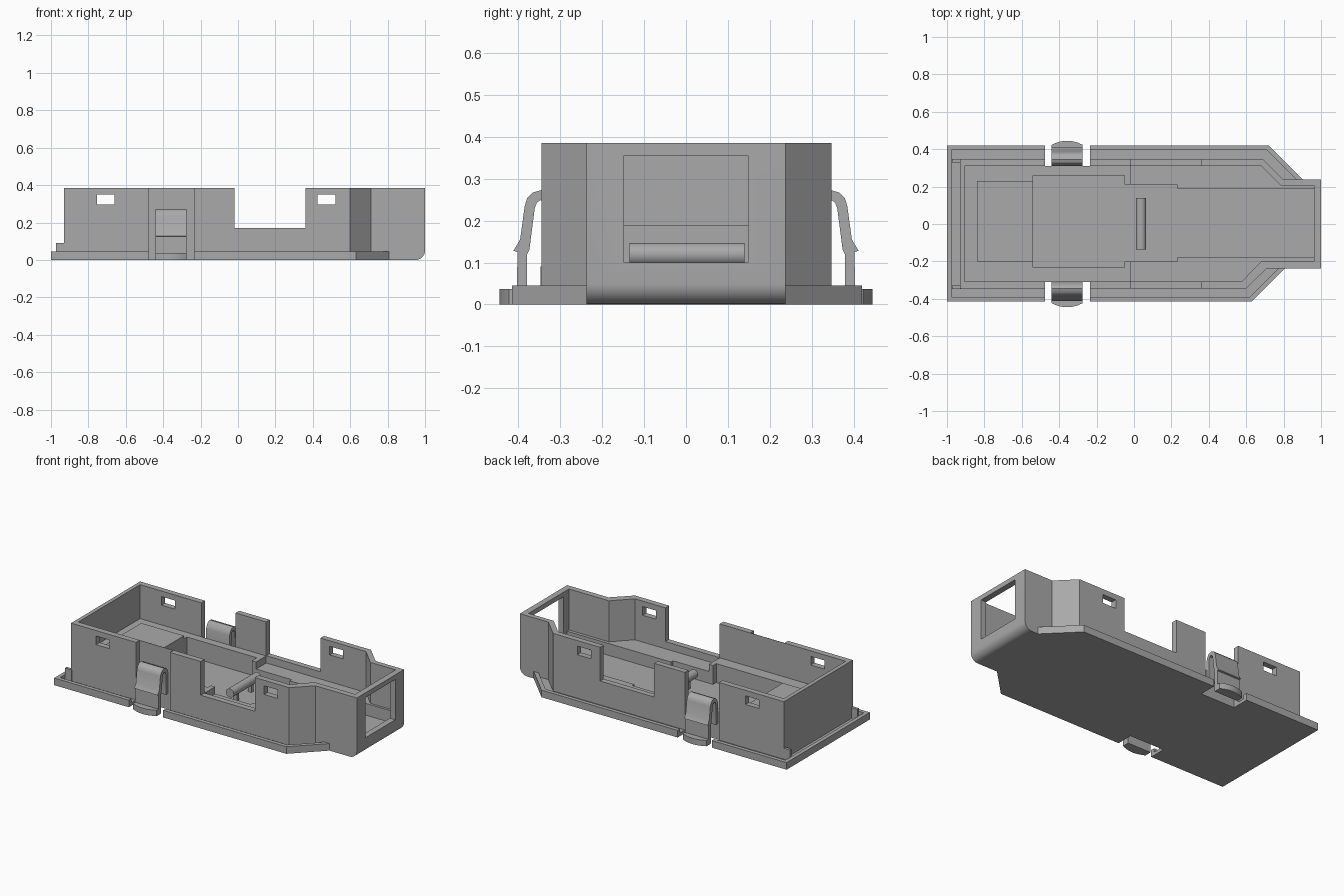
import bpy, bmesh, math
from mathutils import Vector

cube = bpy.data.objects.get("Cube")
if cube:
    bpy.data.objects.remove(cube, do_unlink=True)

grey = bpy.data.materials.new("plain grey")
grey.use_nodes = True
grey.diffuse_color = (0.4, 0.4, 0.4, 1)
grey.node_tree.nodes["Principled BSDF"].inputs["Base Color"].default_value = (0.4, 0.4, 0.4, 1)


def extrude(name, base, offset):
    """Solid made by sweeping a closed outline along an offset."""
    bm = bmesh.new()
    face = bm.faces.new([bm.verts.new(p) for p in base])
    top = bmesh.ops.extrude_face_region(bm, geom=[face])["geom"]
    bmesh.ops.translate(bm, vec=Vector(offset),
                        verts=[v for v in top if isinstance(v, bmesh.types.BMVert)])
    bmesh.ops.recalc_face_normals(bm, faces=bm.faces)
    mesh = bpy.data.meshes.new(name)
    bm.to_mesh(mesh)
    bm.free()
    mesh.materials.append(grey)
    obj = bpy.data.objects.new(name, mesh)
    bpy.context.collection.objects.link(obj)
    return obj


def prism(name, outline, z0, z1):
    return extrude(name, [(x, y, z0) for x, y in outline], (0, 0, z1 - z0))


def box(name, x0, x1, y0, y1, z0, z1):
    return prism(name, [(x0, y0), (x1, y0), (x1, y1), (x0, y1)], z0, z1)


def bake(obj):
    mesh = bpy.data.meshes.new_from_object(
        obj.evaluated_get(bpy.context.evaluated_depsgraph_get()))
    obj.modifiers.clear()
    obj.data = mesh


def combine(obj, tools, operation="DIFFERENCE"):
    for tool in tools:
        mod = obj.modifiers.new("combine", "BOOLEAN")
        mod.operation, mod.object, mod.solver = operation, tool, "EXACT"
        bpy.context.view_layer.update()
        bake(obj)
        bpy.data.objects.remove(tool, do_unlink=True)


def smooth(obj):
    bpy.ops.object.select_all(action="DESELECT")
    obj.select_set(True)
    bpy.context.view_layer.objects.active = obj
    bpy.ops.object.shade_smooth_by_angle(angle=math.radians(30))


def clip_gaps():
    return [box("gap", -0.475, -0.235, min(s * 0.31, s * 0.6), max(s * 0.31, s * 0.6), -0.1, 0.6)
            for s in (-1, 1)]


# Flange with a raised rim around a groove
flange = prism("base_flange", [(-1, -0.415), (0.63, -0.415), (0.81, -0.235), (0.92, -0.235),
                               (0.92, 0.235), (0.905, 0.235), (0.72, 0.42), (-1, 0.42)], 0, 0.045)
groove = prism("groove", [(-0.975, -0.39), (0.62, -0.39), (0.775, -0.235), (0.775, -0.2),
                          (0.87, 0.2), (0.87, 0.235), (0.71, 0.395), (-0.975, 0.395)], 0.02, 0.1)
combine(flange, [groove] + clip_gaps())

# Body: walled tray with a narrow nose
body = prism("tray_body", [(-0.93, -0.345), (0.6, -0.345), (0.71, -0.237), (1, -0.237),
                           (1, 0.237), (0.8, 0.237), (0.69, 0.347), (-0.93, 0.347)], 0, 0.385)

# Round the lower nose edge
bm = bmesh.new()
bm.from_mesh(body.data)
nose_edge = [e for e in bm.edges if all(v.co.x > 0.99 and v.co.z < 0.01 for v in e.verts)]
bmesh.ops.bevel(bm, geom=nose_edge, offset=0.05, segments=8, profile=0.5, affect="EDGES")
bm.to_mesh(body.data)
bm.free()

# Upper cavity, lowered ledge and deep pocket
cavity = [(-0.905, -0.308), (0.575, -0.308), (0.68, -0.2), (0.962, -0.2),
          (0.962, 0.205), (0.785, 0.205), (0.68, 0.311), (-0.905, 0.311)]
low_ledge = [(-0.02 if x < 0 else x, y) for x, y in cavity]
pocket = [(-0.54, -0.232), (-0.05, -0.232), (-0.05, -0.2), (0.23, -0.2), (0.23, -0.18),
          (0.962, -0.18), (0.962, 0.19), (0.23, 0.19), (0.23, 0.21), (-0.05, 0.21),
          (-0.05, 0.26), (-0.54, 0.26)]
cuts = [prism("cavity", cavity, 0.17, 0.6),
        prism("low_ledge", low_ledge, 0.125, 0.5),
        prism("pocket", pocket, 0.05, 0.45),
        box("side_notch", -0.02, 0.36, -0.6, 0.6, 0.171, 0.55),
        box("nose_window", 0.9, 1.1, -0.148, 0.148, 0.1, 0.355)]
cuts += [box("latch_slot", x, x + 0.095, -0.5, 0.5, 0.295, 0.35) for x in (-0.755, 0.425)]
combine(body, cuts + clip_gaps())
smooth(body)

# Raised pad on the rear ledge
box("rear_pad", -0.84, -0.54, -0.2, 0.23, 0.165, 0.19)

# Small pegs outside the rear wall
for side, label in ((-1, "right"), (1, "left")):
    y = side * 0.338
    box(f"{label}_rear_peg", -0.972, -0.925, y - 0.009, y + 0.009, 0.015, 0.09)

# Spring clips: bent strip with a barb and a curved thumb tab
strip = [(0.405, 0), (0.402, 0.125), (0.412, 0.128), (0.396, 0.155), (0.385, 0.235),
         (0.379, 0.254), (0.366, 0.267), (0.345, 0.273), (0.328, 0.267), (0.316, 0.252),
         (0.309, 0.23), (0.309, 0.1), (0.33, 0.1), (0.33, 0.23), (0.336, 0.245),
         (0.347, 0.249), (0.356, 0.243), (0.361, 0.23), (0.374, 0.13), (0.379, 0.12), (0.379, 0)]
for side, label in ((-1, "right"), (1, "left")):
    clip = extrude(f"{label}_spring_clip", [(-0.44, side * y, z) for y, z in strip], (0.165, 0, 0))
    smooth(clip)
    arc = [(-0.3575 + 0.0825 * t / 6, side * (0.445 - 0.022 * (t / 6) ** 2)) for t in range(-6, 7)]
    tab = prism(f"{label}_thumb_tab", [(-0.44, side * 0.38)] + arc + [(-0.275, side * 0.38)], 0, 0.037)
    smooth(tab)

# Cross roller on two stands
circle = [(0.0375 + 0.0275 * math.cos(a), -0.135, 0.1195 + 0.0275 * math.sin(a))
          for a in (math.tau * i / 32 for i in range(32))]
smooth(extrude("cross_roller", circle, (0, 0.275, 0)))
for y in (-0.07, 0.075):
    box("roller_stand", 0.025, 0.05, y - 0.01, y + 0.01, 0.045, 0.11)
